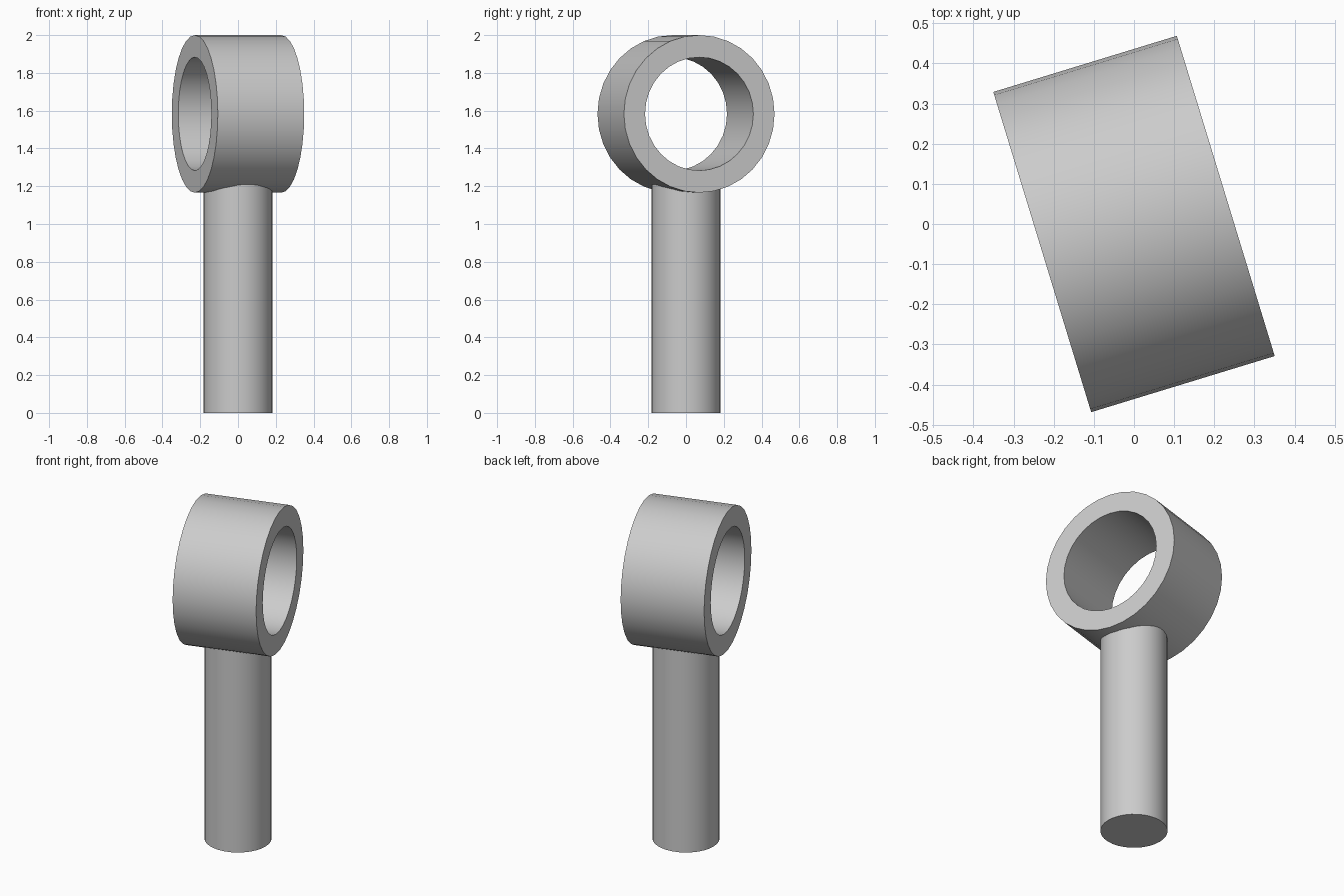
import bpy, bmesh
from math import pi, radians
from mathutils import Vector

SIDES = 32
RING_Z = 1.583

default = bpy.data.objects.get("Cube")
if default:
    bpy.data.objects.remove(default, do_unlink=True)

# Single plain grey
grey = bpy.data.materials.new("plain_grey")
grey.use_nodes = True
colour = (0.6, 0.6, 0.6, 1)
grey.diffuse_color = colour
grey.node_tree.nodes["Principled BSDF"].inputs["Base Color"].default_value = colour


def finish(obj):
    obj.data.materials.append(grey)
    bpy.ops.object.select_all(action="DESELECT")
    obj.select_set(True)
    bpy.context.view_layer.objects.active = obj
    bpy.ops.object.shade_smooth_by_angle(angle=radians(30))


def ring(name, inner, outer, width):
    """Spin a rectangular section around the x axis."""
    bm = bmesh.new()
    h = width / 2
    section = [(-h, inner), (h, inner), (h, outer), (-h, outer)]
    verts = [bm.verts.new((x, 0, z)) for x, z in section]
    edges = [bm.edges.new((verts[i], verts[(i + 1) % 4])) for i in range(4)]
    bmesh.ops.spin(bm, geom=verts + edges, cent=Vector(), axis=(1, 0, 0),
                   angle=2 * pi, steps=SIDES, use_duplicate=False)
    bmesh.ops.remove_doubles(bm, verts=bm.verts, dist=0.0001)
    bmesh.ops.recalc_face_normals(bm, faces=bm.faces)
    mesh = bpy.data.meshes.new(name)
    bm.to_mesh(mesh)
    bm.free()
    obj = bpy.data.objects.new(name, mesh)
    bpy.context.collection.objects.link(obj)
    return obj


# Eye ring, turned a little about the rod
eye = ring("eye_ring", 0.30, 0.417, 0.478)
eye.location.z = RING_Z
eye.rotation_euler.z = radians(17)
finish(eye)

# Round rod, ending inside the ring wall
rod_height = 1.24
bpy.ops.mesh.primitive_cylinder_add(vertices=SIDES, radius=0.183, depth=rod_height,
                                    location=(0, 0, rod_height / 2))
rod = bpy.context.object
rod.name = "rod"
finish(rod)
